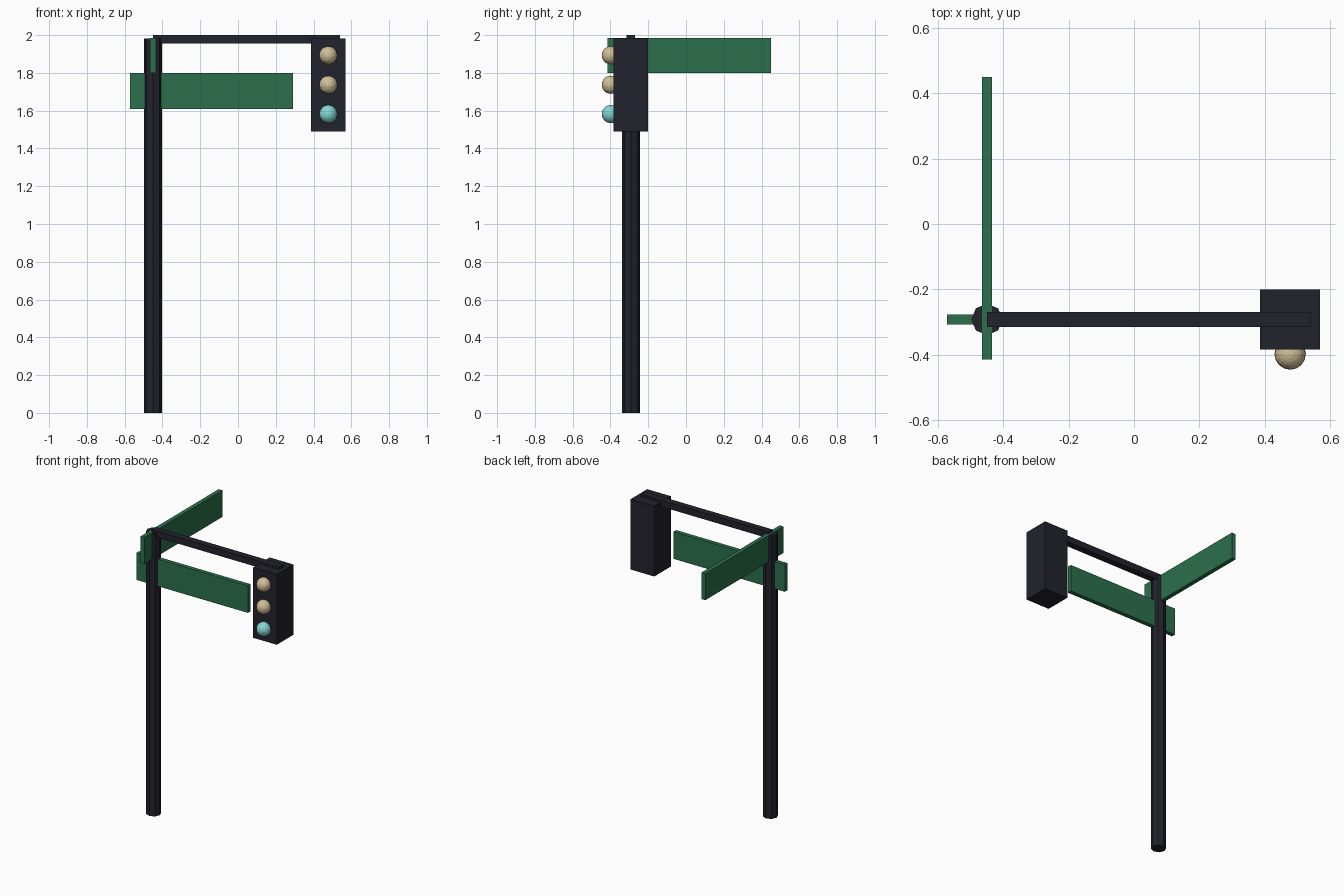
import bpy

if "Cube" in bpy.data.objects:
    bpy.data.objects.remove(bpy.data.objects["Cube"], do_unlink=True)


def material(name, rgb):
    m = bpy.data.materials.new(name)
    m.use_nodes = True
    m.diffuse_color = (*rgb, 1)
    bsdf = next(n for n in m.node_tree.nodes if n.type == "BSDF_PRINCIPLED")
    bsdf.inputs["Base Color"].default_value = (*rgb, 1)
    return m


charcoal = material("charcoal metal", (0.016, 0.016, 0.025))
green = material("sign green", (0.025, 0.16, 0.072))
cream = material("cream lamp", (0.63, 0.52, 0.31))
aqua = material("aqua lamp", (0.23, 0.68, 0.65))


def finish(name, mat):
    obj = bpy.context.object
    obj.name = obj.data.name = name
    obj.data.materials.append(mat)
    return obj


def box(name, low, high, mat):
    centre = [(a + b) / 2 for a, b in zip(low, high)]
    bpy.ops.mesh.primitive_cube_add(size=1, location=centre)
    obj = finish(name, mat)
    obj.scale = [b - a for a, b in zip(low, high)]
    bpy.ops.object.transform_apply(location=False, rotation=False, scale=True)
    return obj


POLE_X, POLE_Y, TOP = -0.45, -0.292, 1.983

# Eight-sided upright
bpy.ops.mesh.primitive_cylinder_add(vertices=8, radius=0.048, depth=TOP,
                                    location=(POLE_X, POLE_Y, TOP / 2))
finish("pole", charcoal)

# Overhead arm and the signal housing it carries
box("arm", (POLE_X, POLE_Y - 0.023, 1.955), (0.54, POLE_Y + 0.023, 2.0), charcoal)
box("signal_housing", (0.386, -0.384, 1.49), (0.57, -0.2, TOP), charcoal)

# Street signs, crossing at the pole
box("lower_sign", (-0.573, POLE_Y - 0.015, 1.61), (0.292, POLE_Y + 0.015, 1.8), green)
box("upper_sign", (POLE_X - 0.015, -0.415, 1.8), (POLE_X + 0.015, 0.45, TOP + 0.003), green)

# Faceted lamps down the front of the housing
for name, z, mat in (("top_lamp", 1.893, cream),
                     ("middle_lamp", 1.737, cream),
                     ("bottom_lamp", 1.582, aqua)):
    bpy.ops.mesh.primitive_uv_sphere_add(segments=16, ring_count=12, radius=0.048,
                                         location=(0.478, -0.398, z))
    finish(name, mat)
